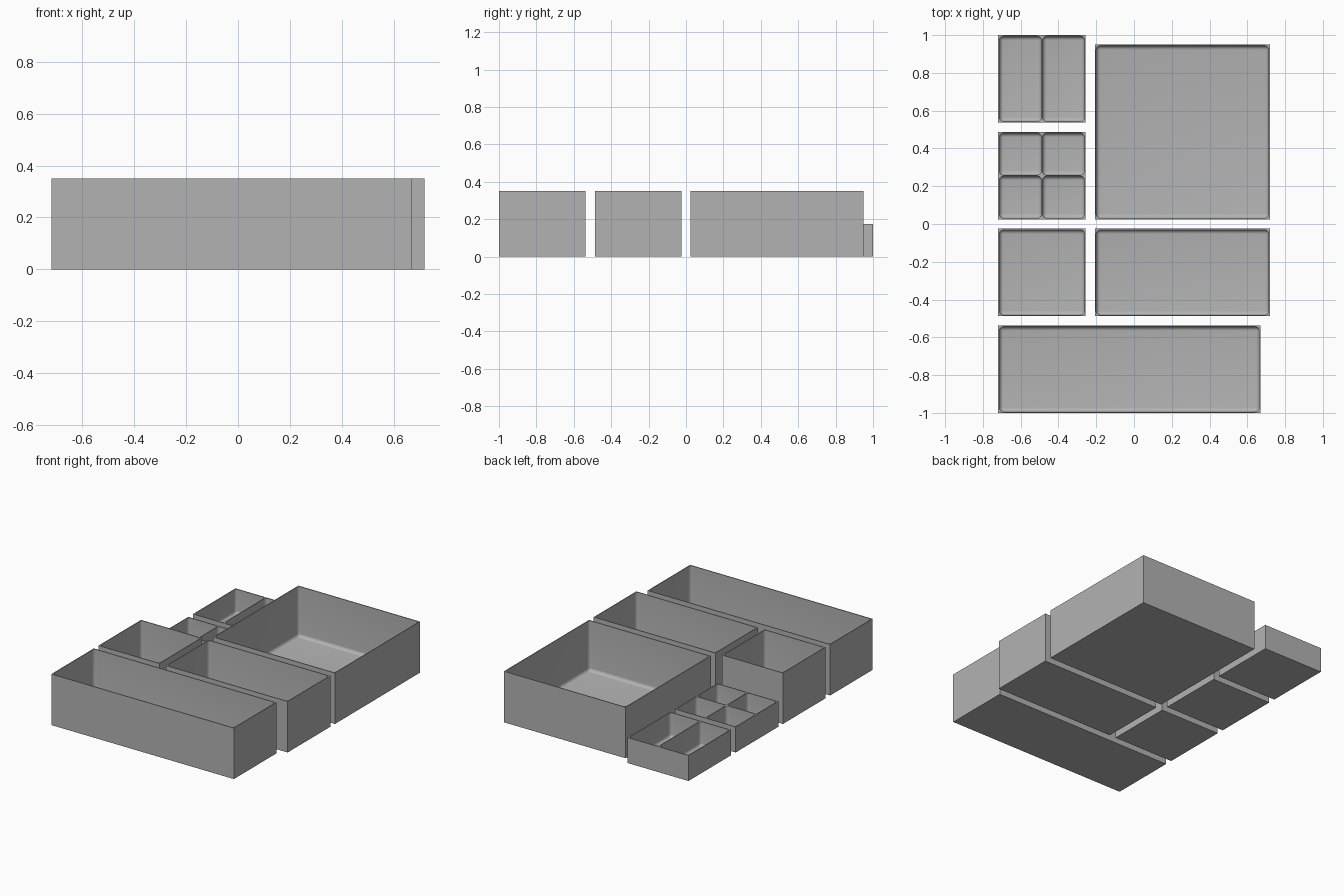
import bpy, bmesh
from mathutils import Vector

UNIT, GAP = 0.4625, 0.05          # module size and spacing between trays
TALL, LOW = 0.35, 0.175           # tray heights
WALL, FILLET = 0.006, 0.022       # wall thickness and inner rounding
LEFT, FRONT = -0.71875, -1.0

default = bpy.data.objects.get("Cube")
if default:
    bpy.data.objects.remove(default)

grey = bpy.data.materials.new("plain grey")
grey.use_nodes = True
colour = (0.45, 0.45, 0.45, 1)
grey.diffuse_color = colour
grey.node_tree.nodes["Principled BSDF"].inputs["Base Color"].default_value = colour


def box(name, low, high, rounded=False):
    """Box between two corners; optionally round all edges below its top."""
    low, high = Vector(low), Vector(high)
    bm = bmesh.new()
    bmesh.ops.create_cube(bm, size=1)
    for v in bm.verts:
        v.co = Vector([(a + b) / 2 + c * (b - a) for a, b, c in zip(low, high, v.co)])
    if rounded:
        edges = [e for e in bm.edges if min(v.co.z for v in e.verts) < high.z - 0.001]
        bmesh.ops.bevel(bm, geom=edges, offset=FILLET, segments=6, profile=0.5,
                        affect='EDGES', clamp_overlap=True)
    mesh = bpy.data.meshes.new(name)
    bm.to_mesh(mesh)
    bm.free()
    mesh.materials.append(grey)
    obj = bpy.data.objects.new(name, mesh)
    bpy.context.collection.objects.link(obj)
    return obj


def tray(name, col, row, wide, deep, height, cols=1, rows=1):
    """Open tray on the module grid, with a grid of rounded compartments."""
    x, y = LEFT + col * (UNIT + GAP), FRONT + row * (UNIT + GAP)
    w, d = wide * UNIT, deep * UNIT
    obj = box(name, (x, y, 0), (x + w, y + d, height))
    cell_w, cell_d = (w - WALL) / cols, (d - WALL) / rows
    for i in range(cols):
        for j in range(rows):
            cx, cy = x + WALL + i * cell_w, y + WALL + j * cell_d
            cutter = box("compartment_cutter", (cx, cy, WALL),
                         (cx + cell_w - WALL, cy + cell_d - WALL, height + 0.1), True)
            cutter.hide_render = True
            mod = obj.modifiers.new("compartment", 'BOOLEAN')
            mod.object, mod.operation, mod.solver = cutter, 'DIFFERENCE', 'EXACT'
            bpy.ops.object.select_all(action='DESELECT')
            obj.select_set(True)
            bpy.context.view_layer.objects.active = obj
            bpy.ops.object.modifier_apply(modifier=mod.name)
            bpy.data.objects.remove(cutter)
    bpy.ops.object.shade_smooth_by_angle(angle=0.5)


# Front and middle rows
tray("long_tray", 0, 0, 3, 1, TALL)
tray("square_tray", 0, 1, 1, 1, TALL)
tray("medium_tray", 1, 1, 2, 1, TALL)
# Back rows
tray("large_tray", 1, 2, 2, 2, TALL)
tray("four_cell_tray", 0, 2, 1, 1, LOW, 2, 2)
tray("two_cell_tray", 0, 3, 1, 1, LOW, 2, 1)
